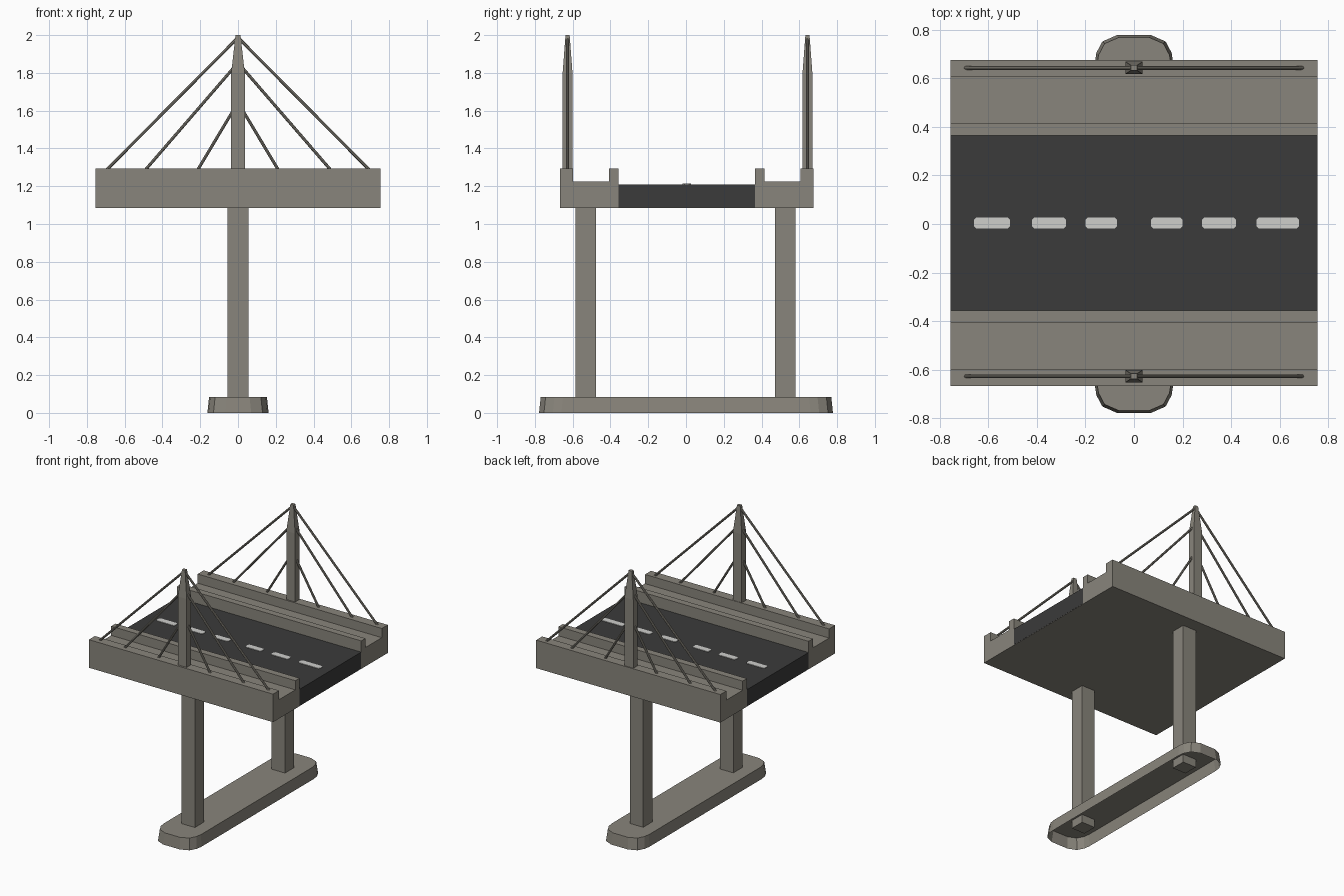
import bpy, bmesh
from mathutils import Vector

if "Cube" in bpy.data.objects:
    bpy.data.objects.remove(bpy.data.objects["Cube"])


def material(name, rgb):
    m = bpy.data.materials.new(name)
    m.diffuse_color = (*rgb, 1)
    m.use_nodes = True
    m.node_tree.nodes["Principled BSDF"].inputs["Base Color"].default_value = m.diffuse_color
    return m


CONCRETE = material("warm grey concrete", (0.25, 0.235, 0.2))
ASPHALT = material("dark asphalt", (0.043, 0.043, 0.043))
PAINT = material("pale road paint", (0.62, 0.62, 0.6))


def finish(name, bm, mat):
    bmesh.ops.recalc_face_normals(bm, faces=bm.faces)
    me = bpy.data.meshes.new(name)
    bm.to_mesh(me)
    bm.free()
    me.materials.append(mat)
    ob = bpy.data.objects.new(name, me)
    bpy.context.collection.objects.link(ob)
    return ob


def loft(name, rings, mat, bottom=True):
    """Skin a stack of equal-length point rings, capped at the ends."""
    bm = bmesh.new()
    vs = [[bm.verts.new(p) for p in r] for r in rings]
    n = len(vs[0])
    for a, b in zip(vs, vs[1:]):
        for i in range(n):
            j = (i + 1) % n
            bm.faces.new((a[i], a[j], b[j], b[i]))
    bm.faces.new(vs[-1])
    if bottom:
        bm.faces.new(vs[0][::-1])
    ob = finish(name, bm, mat)
    if not bottom:  # open shell: make sure the top cap faces up
        me = ob.data
        if max(me.polygons, key=lambda p: p.center.z).normal.z < 0:
            me.flip_normals()
    return ob


def rect(cx, cy, hx, hy, z):
    return [(cx - hx, cy - hy, z), (cx + hx, cy - hy, z),
            (cx + hx, cy + hy, z), (cx - hx, cy + hy, z)]


def rod(name, a, b, r, mat):
    a, b = Vector(a), Vector(b)
    bm = bmesh.new()
    bmesh.ops.create_cone(bm, cap_ends=True, segments=8, radius1=r, radius2=r,
                          depth=(b - a).length)
    ob = finish(name, bm, mat)
    ob.rotation_euler = (b - a).to_track_quat('Z', 'Y').to_euler()
    ob.location = (a + b) / 2
    return ob


L = 0.755        # half length of the deck
BOT = 1.085      # underside of the deck
CY = 0.004       # deck centre line

# footing: rounded-end shell, open underneath
quarter = [(0.162, 0.66), (0.155, 0.705), (0.13, 0.752), (0.07, 0.778)]


def footing_ring(z, inset):
    q = [(x - inset, y - inset) for x, y in quarter]
    pts = q + [(-x, y) for x, y in q[::-1]]
    pts += [(-x, -y) for x, y in q] + [(x, -y) for x, y in q[::-1]]
    return [(x, y, z) for x, y in pts]


loft("footing", [footing_ring(0, 0), footing_ring(0.085, 0.009)], CONCRETE, bottom=False)

# road slab, underside plate and lane dashes
loft("road", [rect(0, CY, L, 0.361, BOT + 0.003), rect(0, CY, L, 0.361, 1.21)], ASPHALT)
loft("deck_underside", [rect(0, CY, L - 0.001, 0.671, BOT),
                        rect(0, CY, L - 0.001, 0.671, BOT + 0.004)], CONCRETE)
for i, (a, b) in enumerate([(-0.66, -0.51), (-0.42, -0.28), (-0.2, -0.07),
                            (0.07, 0.2), (0.28, 0.42), (0.505, 0.68)]):
    h, c = 0.022, 0.009
    out = [(a + c, -h), (b - c, -h), (b, -h + c), (b, h - c),
           (b - c, h), (a + c, h), (a, h - c), (a, -h + c)]
    loft(f"lane_dash_{i}", [[(x, y + CY, z) for x, y in out] for z in (1.209, 1.214)], PAINT)

for s, side in ((-1, "front"), (1, "back")):
    # sidewalk with kerb wall and outer parapet
    prof = [(0.361, BOT), (0.672, BOT), (0.672, 1.293), (0.602, 1.293),
            (0.602, 1.225), (0.411, 1.225), (0.411, 1.293), (0.361, 1.293)]
    loft(f"{side}_sidewalk", [[(x, CY + s * y, z) for y, z in prof] for x in (-L, L)], CONCRETE)

    # square column, poking slightly through the footing top
    cy = s * 0.528 - 0.002
    loft(f"{side}_column", [rect(0, cy, 0.055, 0.054, 0.025),
                            rect(0, cy, 0.055, 0.054, BOT + 0.002)], CONCRETE)

    # tapered pylon
    py = s * 0.635 + 0.008
    loft(f"{side}_pylon", [rect(0, py, 0.036, 0.026, 1.28), rect(0, py, 0.036, 0.026, 1.8),
                           rect(0, py, 0.013, 0.011, 2.0)], CONCRETE)

    # stay cables
    for d, end in ((-1, "left"), (1, "right")):
        for i, (x0, x1, z1) in enumerate([(0.695, 0.005, 1.982), (0.49, 0.025, 1.825),
                                          (0.213, 0.025, 1.602)]):
            rod(f"{side}_{end}_cable_{i}", (d * x0, py, 1.287), (d * x1, py, z1), 0.008, CONCRETE)
